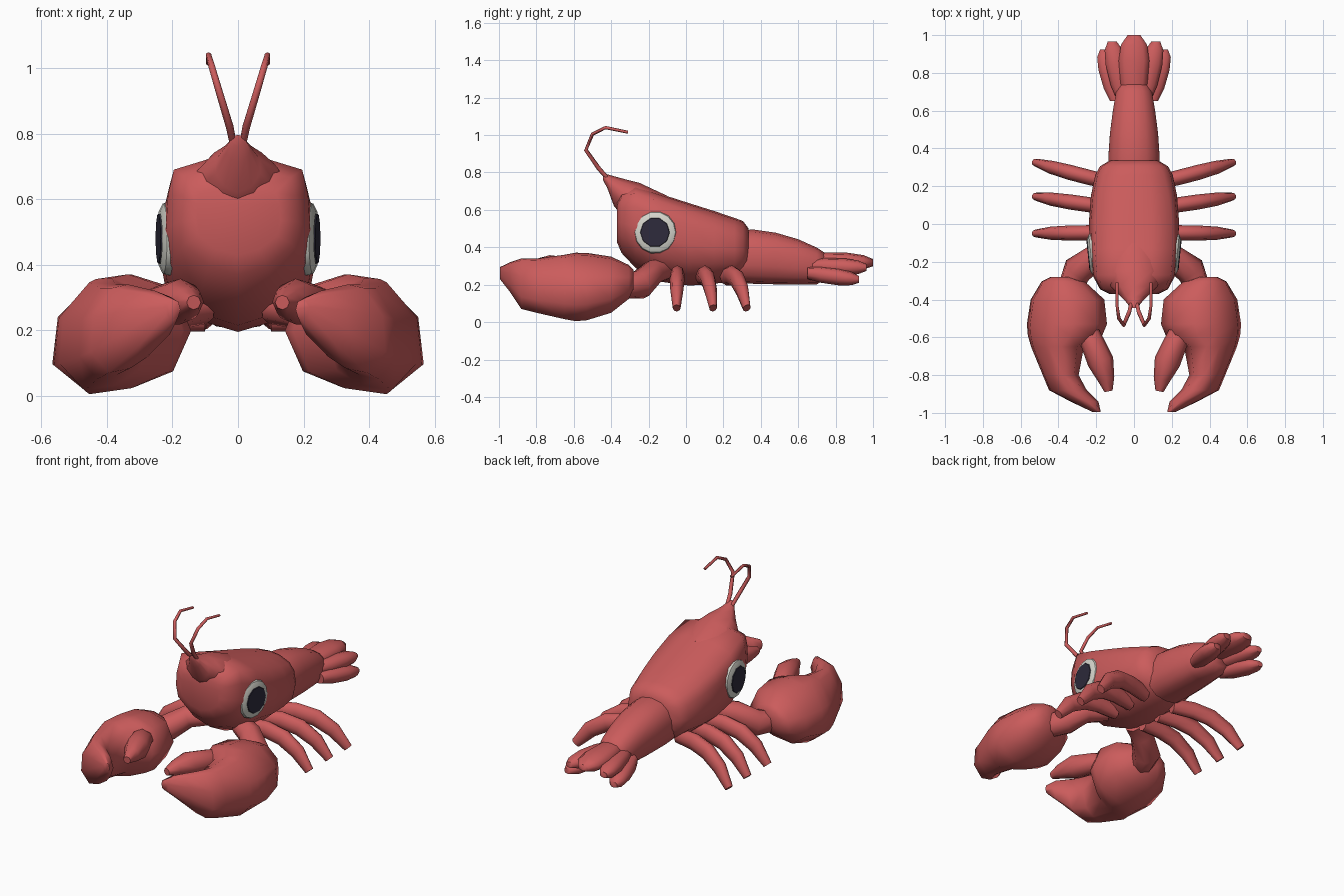
import bpy, bmesh, math
from mathutils import Vector, Matrix

if "Cube" in bpy.data.objects:
    bpy.data.objects.remove(bpy.data.objects["Cube"])


def material(name, rgb):
    m = bpy.data.materials.new(name)
    m.diffuse_color = (*rgb, 1)
    m.use_nodes = True
    m.node_tree.nodes["Principled BSDF"].inputs["Base Color"].default_value = m.diffuse_color
    return m


RED = material("shell_red", (0.60, 0.107, 0.107))
WHITE = material("eye_white", (0.66, 0.66, 0.60))
DARK = material("pupil_dark", (0.027, 0.024, 0.045))


def loft(name, rings, mat=RED, mirror=False, angle=62):
    """Skin a list of equal-length point rings and cap both ends."""
    bm = bmesh.new()
    loops = [[bm.verts.new(p) for p in r] for r in rings]
    n = len(loops[0])
    for a, b in zip(loops, loops[1:]):
        for i in range(n):
            j = (i + 1) % n
            bm.faces.new((a[i], a[j], b[j], b[i]))
    bm.faces.new(loops[0])
    bm.faces.new(loops[-1])
    bmesh.ops.recalc_face_normals(bm, faces=bm.faces)
    me = bpy.data.meshes.new(name)
    bm.to_mesh(me)
    bm.free()
    me.materials.append(mat)
    ob = bpy.data.objects.new(name, me)
    bpy.context.collection.objects.link(ob)
    if mirror:
        ob.modifiers.new("mirror", 'MIRROR').use_mirror_merge = False
    bpy.ops.object.select_all(action='DESELECT')
    ob.select_set(True)
    bpy.context.view_layer.objects.active = ob
    bpy.ops.object.shade_smooth_by_angle(angle=math.radians(angle))
    return ob


def section(y, cx, hw, cz, hz, n=12, top=2.0, bottom=2.0):
    """Superelliptic cross-section in the xz plane."""
    pts = []
    for i in range(n):
        t = 2 * math.pi * (i + 0.5) / n
        c, s = math.cos(t), math.sin(t)
        e = 2 / (top if s > 0 else bottom)
        x = hw * math.copysign(abs(c) ** e, c)
        z = hz * math.copysign(abs(s) ** e, s)
        pts.append((cx + x, y, cz + z))
    return pts


def tube(name, path, radii, n=8, mirror=True, tall=1.0):
    """Tapered limb along a path; tall stretches it in its upright direction."""
    path = [Vector(p) for p in path]
    rings, normal = [], None
    for i, p in enumerate(path):
        d = (path[min(i + 1, len(path) - 1)] - path[max(i - 1, 0)]).normalized()
        ref = normal or (Vector((0, 0, 1)) if abs(d.z) < 0.8 else Vector((1, 0, 0)))
        normal = (ref - d * ref.dot(d)).normalized()
        side = d.cross(normal)
        rings.append([p + radii[i] * (normal * tall * math.cos(2 * math.pi * k / n)
                                      + side * math.sin(2 * math.pi * k / n))
                      for k in range(n)])
    return loft(name, rings, mirror=mirror)


# Carapace: flat-backed, keel-bellied section; y, half width, bottom, top
def shell_section(y, w, lo, hi):
    k = min(max((y + 0.1) / 0.4, 0), 1)          # rounder toward the rear
    half = [(0, 1), (0.4, 0.985 - 0.01 * k), (0.89 - 0.13 * k, 0.91 - 0.03 * k),
            (0.97 - 0.03 * k, 0.74), (1, 0.5), (0.92, 0.28), (0.5, 0.08), (0, 0)]
    full = half + [(-x, t) for x, t in half[-2:0:-1]]
    return [(x * w, y, lo + t * (hi - lo)) for x, t in full]


carapace = [(-0.37, 0.13, 0.43, 0.64), (-0.345, 0.18, 0.37, 0.695),
            (-0.27, 0.22, 0.29, 0.73), (-0.13, 0.235, 0.215, 0.683),
            (0.02, 0.238, 0.195, 0.635), (0.15, 0.228, 0.205, 0.594),
            (0.26, 0.205, 0.22, 0.557), (0.305, 0.18, 0.24, 0.54),
            (0.335, 0.13, 0.27, 0.50)]
loft("carapace", [shell_section(*c) for c in carapace])

# Pointed beak blending into the upper front
loft("rostrum", [section(y, 0, w, z, h, 10, 1.8, 1.8)
                 for y, w, z, h in [(-0.10, 0.14, 0.59, 0.085),
                                    (-0.25, 0.165, 0.64, 0.105),
                                    (-0.33, 0.13, 0.66, 0.105),
                                    (-0.385, 0.072, 0.70, 0.08),
                                    (-0.42, 0.038, 0.752, 0.038),
                                    (-0.445, 0.02, 0.78, 0.017)]])

# Abdomen
tail = [(0.28, 0.135, 0.21, 0.49), (0.36, 0.138, 0.205, 0.495),
        (0.48, 0.13, 0.202, 0.478), (0.60, 0.114, 0.202, 0.443),
        (0.70, 0.097, 0.202, 0.398), (0.75, 0.07, 0.235, 0.365)]
loft("abdomen", [section(y, 0, w, (a + b) / 2, (b - a) / 2, 14, 2.3, 2.6)
                 for y, w, a, b in tail])


# Tail fan lobes: root, tip, width, thickness
def lobe(name, root, tip, width, thick, mirror):
    root, tip = Vector(root), Vector(tip)
    rings = []
    for t, w, h in [(0, 0.55, 0.7), (0.25, 0.88, 0.95), (0.6, 1, 1),
                    (0.85, 0.85, 0.8), (1, 0.42, 0.4)]:
        p = root.lerp(tip, t)
        rings.append(section(p.y, p.x, width * w, p.z, thick * h, 10, 2.2, 2.2))
    loft(name, rings, mirror=mirror)


lobe("tail_fan_centre", (0, 0.66, 0.33), (0, 1.0, 0.318), 0.085, 0.048, False)
lobe("tail_fan_middle", (0.06, 0.66, 0.30), (0.115, 0.965, 0.292), 0.06, 0.046, True)
lobe("tail_fan_outer", (0.095, 0.65, 0.262), (0.155, 0.925, 0.228), 0.06, 0.045, True)


# Eyes: stacked discs facing sideways, toed in toward the front
def disc_stack(name, steps, mat, n):
    turn = Matrix.Rotation(math.radians(-6), 4, 'Z')
    centre = Vector((0.213, -0.163, 0.48))
    rings = [[centre + turn @ Vector((x, r * math.cos(2 * math.pi * k / n),
                                      r * math.sin(2 * math.pi * k / n)))
              for k in range(n)] for x, r in steps]
    loft(name, rings, mat, mirror=True, angle=35)


disc_stack("eye", [(-0.04, 0.107), (0.0, 0.115), (0.015, 0.109), (0.027, 0.085)], WHITE, 14)
disc_stack("pupil", [(0.026, 0.080), (0.031, 0.077)], DARK, 10)

# Antennae
tube("antenna", [(0.015, -0.42, 0.77), (0.025, -0.465, 0.82), (0.055, -0.535, 0.92),
                 (0.08, -0.50, 1.005), (0.09, -0.43, 1.04), (0.09, -0.31, 1.015)],
     [0.011, 0.012, 0.011, 0.010, 0.009, 0.008], 6)

# Walking legs: root y, tip y
for i, (ya, yb) in enumerate([(-0.045, -0.05), (0.085, 0.145), (0.215, 0.325)]):
    path = [(x, ya + (yb - ya) * t, z) for x, z, t in
            [(0.10, 0.245, 0), (0.23, 0.25, 0.27), (0.34, 0.23, 0.53),
             (0.44, 0.17, 0.78), (0.52, 0.075, 1)]]
    tube("walking_leg_%d" % (i + 1), path, [0.036, 0.040, 0.040, 0.035, 0.021], tall=1.35)

# Claw arms
tube("claw_arm", [(0.10, -0.12, 0.28), (0.21, -0.18, 0.265), (0.30, -0.245, 0.20),
                  (0.34, -0.34, 0.19)], [0.06, 0.068, 0.08, 0.065])


# Claw palm and fixed finger, tilted so the outer edge hangs low
def claw_section(y, cx, hw, cz, hz):
    shape = [(1, -0.52), (0.92, 0.28), (0.35, 0.92), (-0.15, 1), (-0.74, 0.78),
             (-1, 0.05), (-0.74, -0.64), (-0.2, -0.9), (0.45, -1)]
    return [(cx + hw * a, y, cz + hz * b) for a, b in shape]


claw = [(-0.28, 0.39, 0.05, 0.23, 0.05), (-0.305, 0.375, 0.115, 0.215, 0.09),
        (-0.40, 0.352, 0.195, 0.20, 0.15), (-0.53, 0.355, 0.212, 0.190, 0.180),
        (-0.59, 0.365, 0.197, 0.188, 0.183), (-0.65, 0.405, 0.140, 0.188, 0.172),
        (-0.80, 0.388, 0.095, 0.195, 0.145), (-0.88, 0.35, 0.100, 0.205, 0.135),
        (-0.94, 0.262, 0.074, 0.24, 0.08), (-0.995, 0.198, 0.022, 0.262, 0.032)]
loft("claw", [claw_section(*c) for c in claw], mirror=True)

# Movable claw finger
tube("claw_finger", [(0.255, -0.53, 0.25), (0.228, -0.61, 0.28), (0.176, -0.73, 0.288),
                     (0.148, -0.82, 0.288), (0.135, -0.885, 0.285)],
     [0.05, 0.062, 0.07, 0.045, 0.022], 8)
